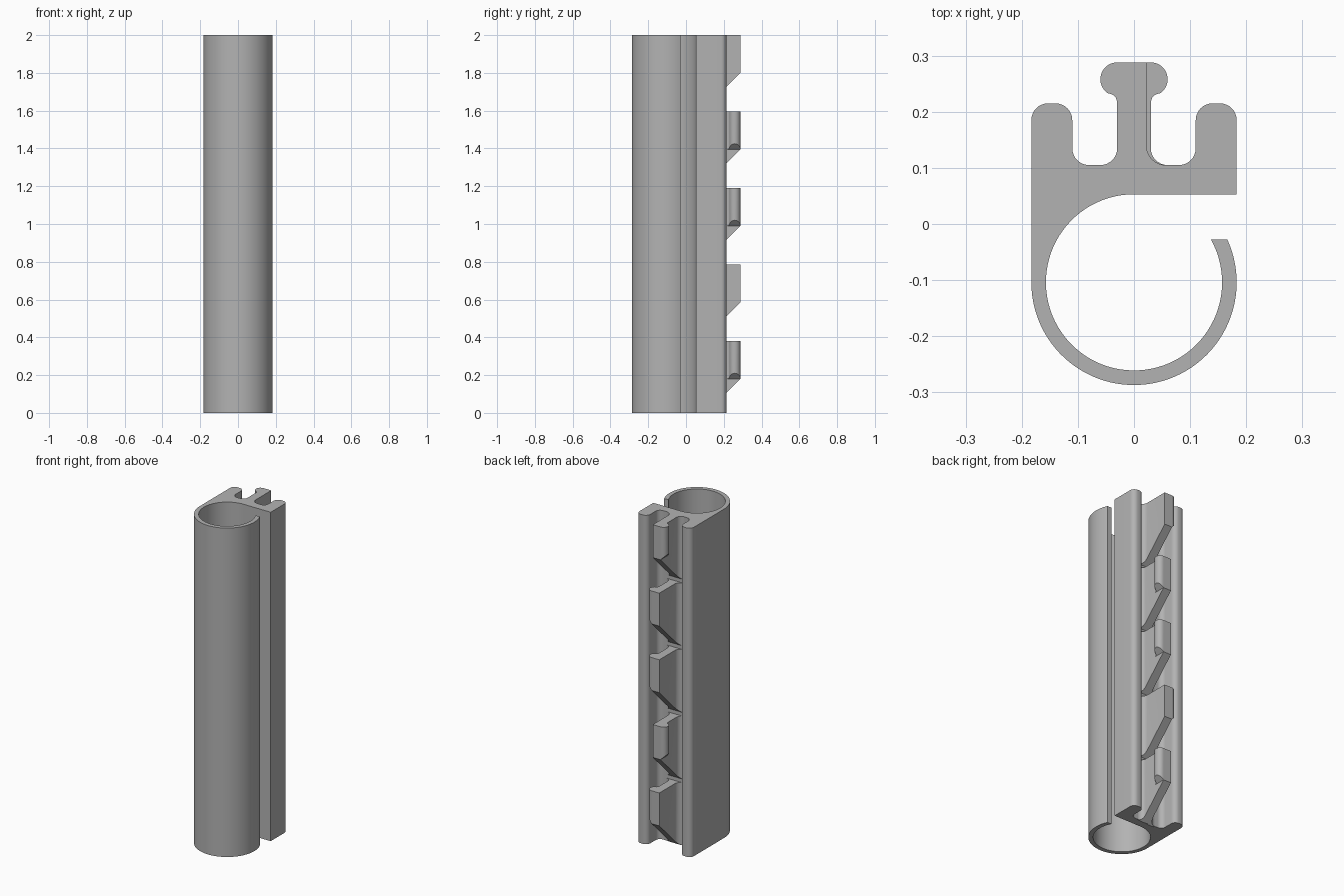
import bpy
import bmesh
from math import sin, cos, radians, asin, degrees, sqrt

cube = bpy.data.objects.get("Cube")
if cube:
    bpy.data.objects.remove(cube, do_unlink=True)

grey = bpy.data.materials.new("plain grey")
grey.use_nodes = True
colour = (0.45, 0.45, 0.45, 1)
grey.diffuse_color = colour
grey.node_tree.nodes["Principled BSDF"].inputs["Base Color"].default_value = colour

HEIGHT = 2.0
RING_Y, OUTER, INNER = -0.104, 0.183, 0.157
LIP_Y, FLOOR, BACK = -0.028, 0.105, 0.288
R = 0.03  # common rounding radius


def arc(cx, cy, r, start, end, steps=8):
    """Points along an arc, angles in degrees."""
    angles = [radians(start + (end - start) * i / steps) for i in range(steps + 1)]
    return [(cx + r * cos(a), cy + r * sin(a)) for a in angles]


def prism(name, outline, bottom, top, flip=1):
    """Upright prism whose underside follows bottom(x, y)."""
    bm = bmesh.new()
    low = [bm.verts.new((flip * x, y, bottom(x, y))) for x, y in outline]
    high = [bm.verts.new((flip * x, y, top)) for x, y in outline]
    bm.faces.new(low[::-1])
    bm.faces.new(high)
    n = len(low)
    for i in range(n):
        j = (i + 1) % n
        bm.faces.new((low[i], low[j], high[j], high[i]))
    bmesh.ops.recalc_face_normals(bm, faces=bm.faces)
    mesh = bpy.data.meshes.new(name)
    bm.to_mesh(mesh)
    bm.free()
    mesh.materials.append(grey)
    obj = bpy.data.objects.new(name, mesh)
    bpy.context.collection.objects.link(obj)
    bpy.ops.object.select_all(action="DESELECT")
    obj.select_set(True)
    bpy.context.view_layer.objects.active = obj
    bpy.ops.object.shade_smooth_by_angle(angle=radians(30))
    return obj


# Split tube with a channel on its back
flange = 0.11
half = (
    arc(OUTER - R, 0.215 - R, R, 0, 90)
    + arc(flange + R, 0.215 - R, R, 90, 180)
    + arc(flange - R, FLOOR + R, R, 0, -90)
)
outer_end = degrees(asin((LIP_Y - RING_Y) / OUTER))
inner_end = degrees(asin((LIP_Y - RING_Y) / INNER))
body = (
    [(OUTER, RING_Y + INNER)]
    + half
    + [(-x, y) for x, y in reversed(half)]
    + arc(0, RING_Y, OUTER, 180, 360 + outer_end, 56)
    + arc(0, RING_Y, INNER, 360 + inner_end, 90, 72)
)
prism("split_tube_body", body, lambda x, y: 0, HEIGHT)

# Hook cross-sections: web with filleted foot, and rounded side bead
NECK, FLAT = 0.03, -0.022
web = (
    [(NECK, BACK)]
    + arc(NECK + R, FLOOR + R, R, 180, 270)
    + [(NECK + R, FLOOR - 0.01), (FLAT - 0.035, FLOOR - 0.01)]
    + arc(FLAT - 0.035, FLOOR + 0.035, 0.035, -90, 0)
    + [(FLAT, BACK)]
)
bead = (
    [(NECK, 0.217)]
    + arc(NECK + 0.015, 0.217, 0.015, 150, 110, 3)
    + arc(NECK, BACK - R, R, -55, 90, 14)
)

# Five hooks down the channel, beads facing either way
for i, side in enumerate((-1, 1, 1, -1, 1)):
    edge = 1.8 - 0.405 * i
    top = edge + 0.2

    def slope(x, y):
        return max(0, edge - (BACK - max(y, FLOOR)))

    def overhang(x, y):
        return edge + x - NECK

    prism(f"hook_web_{i + 1}", web, slope, top, side)
    prism(f"hook_bead_{i + 1}", bead, overhang, top, side)
